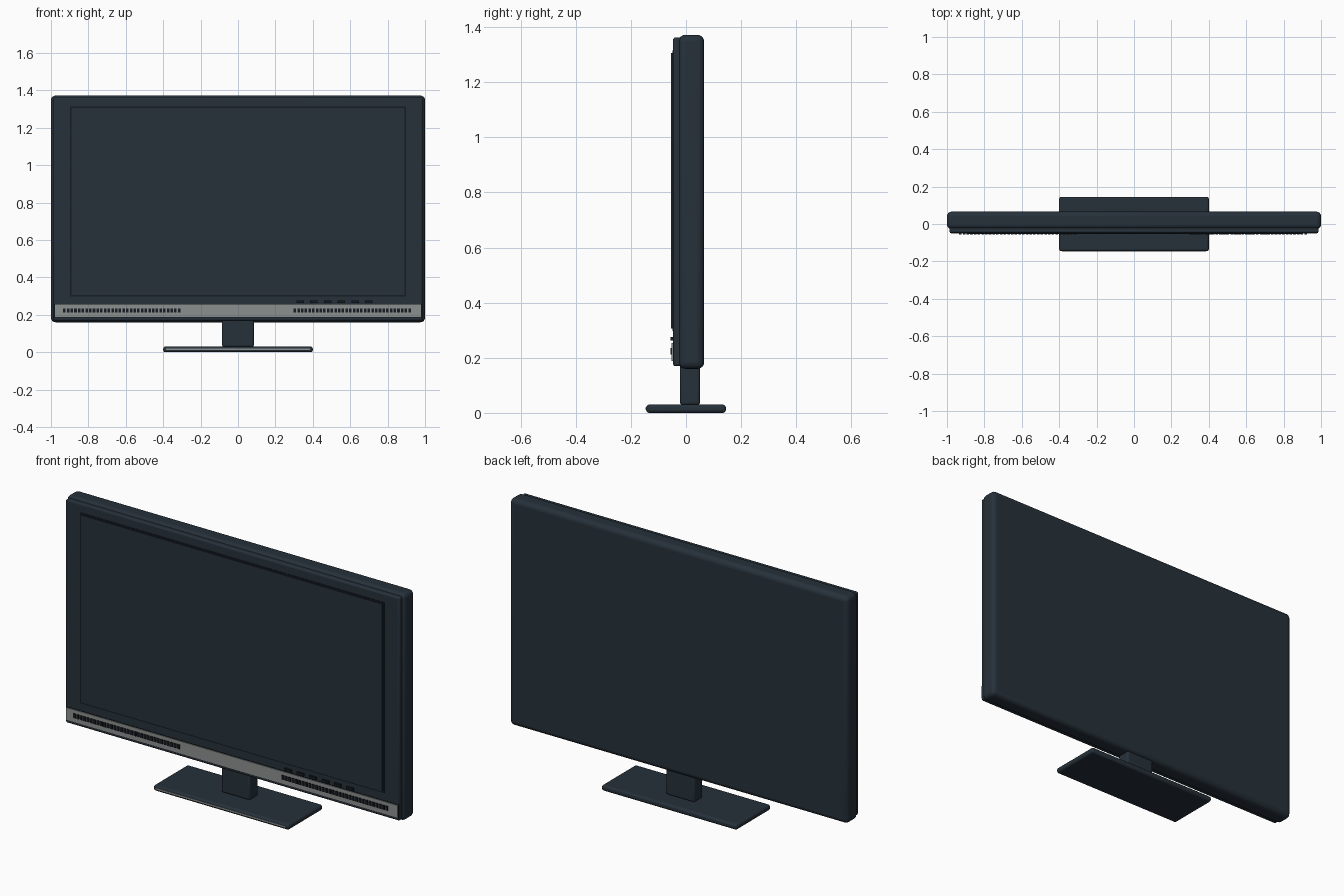
import bpy

if "Cube" in bpy.data.objects:
    bpy.data.objects.remove(bpy.data.objects["Cube"])


def material(name, rgb):
    m = bpy.data.materials.new(name)
    m.diffuse_color = (*rgb, 1)
    m.use_nodes = True
    m.node_tree.nodes["Principled BSDF"].inputs["Base Color"].default_value = m.diffuse_color
    return m


SLATE = material("slate", (0.0194, 0.0305, 0.0423))
DARK = material("dark_slate", (0.008, 0.0116, 0.016))
SILVER = material("silver", (0.26, 0.28, 0.275))


def box(name, x, y, z, mat, bevel=0.0, segments=3):
    """Box from (min, max) ranges, with optional rounded edges."""
    bpy.ops.mesh.primitive_cube_add(
        size=1, location=[(a + b) / 2 for a, b in (x, y, z)])
    o = bpy.context.object
    o.name = name
    o.scale = [b - a for a, b in (x, y, z)]
    bpy.ops.object.transform_apply(location=False, rotation=False, scale=True)
    o.data.materials.append(mat)
    if bevel:
        b = o.modifiers.new("rounding", 'BEVEL')
        b.width = bevel
        b.segments = segments
        bpy.ops.object.shade_smooth_by_angle()
    return o


def row(name, start, step, count, width, y, z, mat):
    """Evenly spaced small boxes joined into one object."""
    parts = [box(name, (start + i * step, start + i * step + width), y, z, mat)
             for i in range(count)]
    bpy.ops.object.select_all(action='DESELECT')
    for p in parts:
        p.select_set(True)
    bpy.context.view_layer.objects.active = parts[0]
    bpy.ops.object.join()
    parts[0].name = name


# Housing and front bezel
box("housing", (-1, 1), (-0.027, 0.066), (0.16, 1.372), SLATE, 0.024, 4)
box("bezel", (-0.987, 0.987), (-0.047, -0.015), (0.17, 1.362), SLATE, 0.008)

# Screen with a dark surround
box("screen_surround", (-0.898, 0.898), (-0.0495, -0.04), (0.297, 1.315), DARK)
box("screen", (-0.889, 0.889), (-0.054, -0.04), (0.306, 1.306), SLATE)

# Silver strip with speaker slots and control buttons
box("strip_surround", (-0.983, 0.983), (-0.048, -0.04), (0.184, 0.258), DARK)
box("control_strip", (-0.979, 0.979), (-0.052, -0.04), (0.188, 0.254), SILVER)
for side, start in (("left", -0.935), ("right", 0.297)):
    row("speaker_slots_" + side, start, 0.0198, 32, 0.0135,
        (-0.057, -0.05), (0.212, 0.235), DARK)
row("buttons", 0.312, 0.0735, 6, 0.04, (-0.057, -0.045), (0.262, 0.276), DARK)

# Stand
box("neck", (-0.085, 0.085), (-0.022, 0.051), (0.028, 0.19), SLATE, 0.01)
box("base", (-0.4, 0.4), (-0.145, 0.145), (0, 0.03), SLATE, 0.011)
box("base_trim", (-0.385, 0.385), (-0.147, -0.14), (0.012, 0.019), SILVER)
